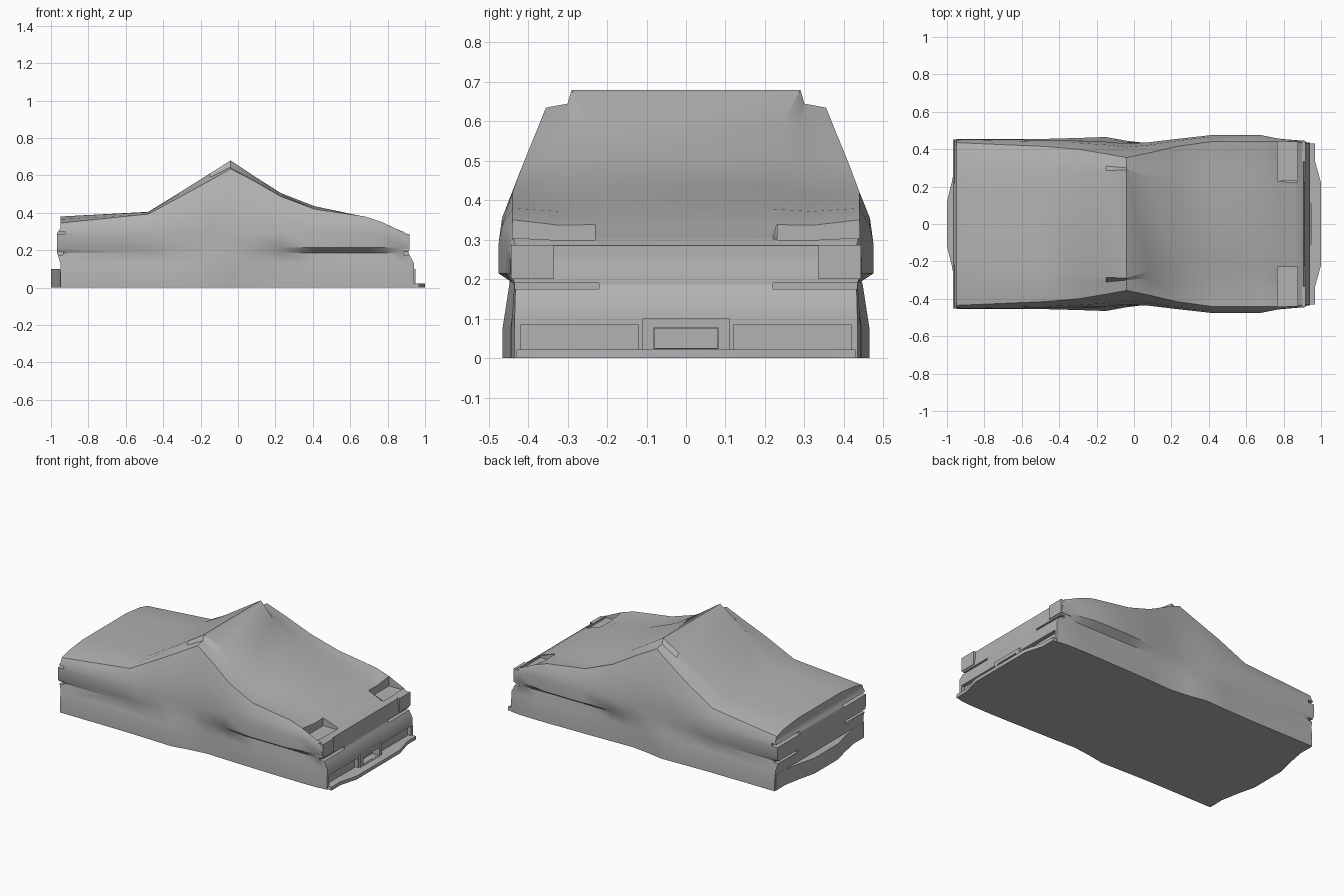
import bpy, bmesh, math

if "Cube" in bpy.data.objects:
    bpy.data.objects.remove(bpy.data.objects["Cube"])

paint = bpy.data.materials.new("plain grey")
paint.diffuse_color = (0.45, 0.45, 0.45, 1)
paint.use_nodes = True
paint.node_tree.nodes["Principled BSDF"].inputs["Base Color"].default_value = paint.diffuse_color


def make(name, verts, faces):
    """Mesh object with outward normals and the grey paint."""
    me = bpy.data.meshes.new(name)
    me.from_pydata(verts, [], faces)
    bm = bmesh.new()
    bm.from_mesh(me)
    bmesh.ops.recalc_face_normals(bm, faces=bm.faces)
    bm.to_mesh(me)
    bm.free()
    me.materials.append(paint)
    ob = bpy.data.objects.new(name, me)
    bpy.context.collection.objects.link(ob)
    return ob


def prism(name, outline, z0, z1):
    """Extrude a plan outline of (x, y) points between two heights."""
    n = len(outline)
    verts = [(x, y, z) for z in (z0, z1) for x, y in outline]
    faces = [tuple(range(n)), tuple(range(n, 2 * n))]
    faces += [(i, (i + 1) % n, (i + 1) % n + n, i + n) for i in range(n)]
    return make(name, verts, faces)


def box(name, x0, x1, y0, y1, z0, z1):
    return prism(name, [(x0, y0), (x1, y0), (x1, y1), (x0, y1)], z0, z1)


def mirrored(half):
    """Close a half outline (y > 0) across the centre line."""
    return half + [(x, -y) for x, y in reversed(half)]


def cut(target, cutter):
    mod = target.modifiers.new("cut", 'BOOLEAN')
    mod.operation = 'DIFFERENCE'
    mod.solver = 'EXACT'
    mod.object = cutter
    bpy.context.view_layer.objects.active = target
    bpy.ops.object.modifier_apply(modifier=mod.name)
    bpy.data.objects.remove(cutter, do_unlink=True)


# Body stations: x, sill width, groove width, flank width,
# roof edge (y, z), gutter (y, z), top panel edge (y, z)
stations = [
    (-0.95, .455, .437, .452, .435, .345, .36, .365, .22, .38),
    (-0.48, .455, .435, .450, .415, .393, .34, .403, .24, .405),
    (-0.30, .460, .445, .445, .400, .490, .32, .508, .27, .516),
    (-0.15, .465, .448, .440, .375, .572, .31, .590, .285, .61),
    (-0.04, .445, .435, .430, .355, .635, .30, .645, .29, .68),
    (0.08, .430, .432, .437, .380, .573, .29, .585, .25, .60),
    (0.23, .435, .430, .455, .415, .487, .30, .497, .23, .505),
    (0.41, .440, .428, .475, .440, .420, .32, .410, .22, .435),
    (0.68, .445, .428, .475, .440, .380, .32, .372, .22, .378),
    (0.77, .445, .430, .457, .440, .350, .32, .336, .22, .338),
    (0.87, .443, .435, .448, .438, .308, .32, .302, .22, .302),
    (0.905, .435, .432, .445, .432, .285, .32, .282, .22, .282),
]


def half_section(s):
    x, sill, groove, flank, yh, zh, yj, zj, yi, zi = s
    zf = min(0.29, zh - 0.04)
    shoulder = (0.5 * (flank + yh) + 0.25 * (flank - yh), 0.5 * (zf + zh))
    return [(sill, 0), (sill, .075), (sill * .5 + groove * .5, .13),
            (groove, .185), (flank, .215), (flank, zf), shoulder,
            (yh, zh), (yj, zj), (yi, zi)]


def end_bend(x, z):
    """Lower nose leans forward, tail band bulges backward."""
    if x > 0.9:
        return 0.94 if z < 0.15 else 0.912 if z < 0.22 else x
    if x < -0.9:
        return -0.967 if 0.18 < z < 0.295 else x
    return x


verts, faces = [], []
for s in stations:
    half = half_section(s)
    ring = half + [(-y, z) for y, z in reversed(half)]
    verts += [(end_bend(s[0], z), y, z) for y, z in ring]
n = 20
for r in range(len(stations) - 1):
    for i in range(n):
        j = (i + 1) % n
        faces.append((r * n + i, r * n + j, r * n + n + j, r * n + n + i))
for base in (0, (len(stations) - 1) * n):
    for i in range(n // 2 - 1):
        faces.append((base + i, base + i + 1, base + n - 2 - i, base + n - 1 - i))
body = make("car_body", verts, faces)

# Recesses for lamps, slots and the lower intakes
cut(body, box("cutter", .90, 1.0, -.08, .08, .026, .075))
for side in (1, -1):
    def side_box(name, x0, x1, y0, y1, z0, z1):
        a, b = sorted((side * y0, side * y1))
        return box(name, x0, x1, a, b, z0, z1)
    cut(body, side_box("cutter", .768, .875, .23, .44, .288, .5))
    cut(body, side_box("cutter", .885, 1.0, .22, .50, .175, .190))
    cut(body, side_box("cutter", .86, 1.0, .22, .35, .275, .5))
    cut(body, side_box("cutter", .915, 1.0, .122, .418, .012, .085))
    cut(body, side_box("cutter", -1.1, -.925, .22, .50, .283, .30))
    cut(body, side_box("cutter", -1.1, -.935, .24, .50, .175, .192))
    # Headlight block at the outer front corner
    side_box("headlight", .84, .917, .335, .443, .20, .287)
    # Uprights of the number plate frame
    side_box("plate_frame_post", .92, .95, .082, .11, 0, .10)

for z0, z1 in ((0, .025), (.077, .10)):
    box("plate_frame_bar", .92, .95, -.082, .082, z0, z1)

# Front lip and rear bumper
prism("front_lip", mirrored([(.92, .43), (.967, .43), (.967, .34), (1.0, .22)]), 0, .022)
prism("rear_bumper", mirrored([(-.93, .445), (-.952, .445), (-.95, .35),
                               (-.975, .22), (-1.0, .12)]), 0, .10)

for ob in bpy.context.scene.objects:
    bpy.ops.object.select_all(action='DESELECT')
    ob.select_set(True)
    bpy.context.view_layer.objects.active = ob
    bpy.ops.object.shade_smooth_by_angle(angle=math.radians(32))
